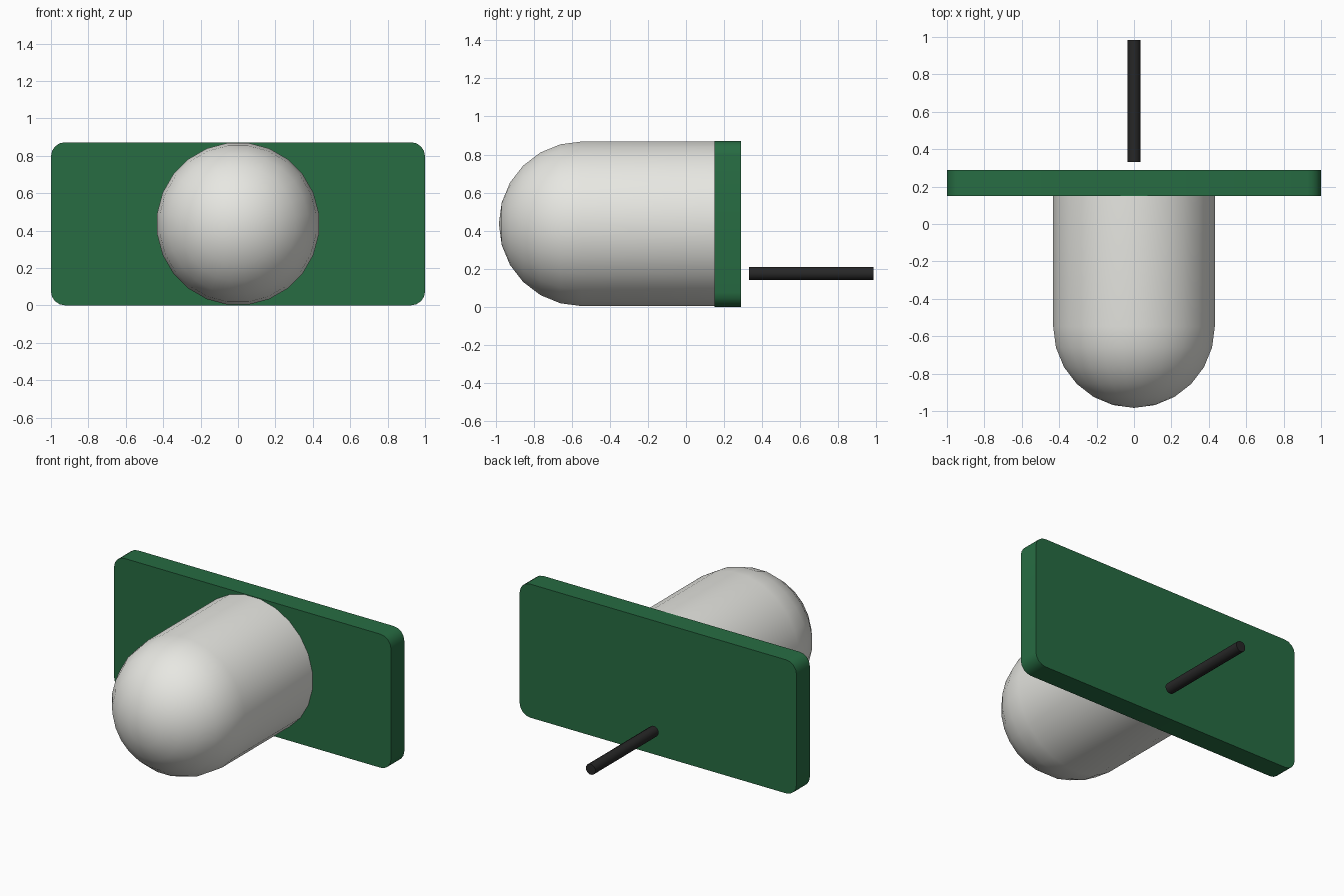
import bpy, bmesh
from math import sin, cos, pi, radians

if "Cube" in bpy.data.objects:
    bpy.data.objects.remove(bpy.data.objects["Cube"])


def finish(name, bm, color):
    bmesh.ops.recalc_face_normals(bm, faces=bm.faces)
    mesh = bpy.data.meshes.new(name)
    bm.to_mesh(mesh)
    bm.free()
    obj = bpy.data.objects.new(name, mesh)
    bpy.context.collection.objects.link(obj)
    mat = bpy.data.materials.new(name + "_colour")
    mat.diffuse_color = (*color, 1)
    mat.use_nodes = True
    mat.node_tree.nodes["Principled BSDF"].inputs["Base Color"].default_value = mat.diffuse_color
    mesh.materials.append(mat)
    bpy.ops.object.select_all(action='DESELECT')
    obj.select_set(True)
    bpy.context.view_layer.objects.active = obj
    bpy.ops.object.shade_smooth_by_angle(angle=radians(31))
    return obj


def loft(name, rings, color, tip=None):
    """Skin a list of equal point loops, capping the start and closing the end."""
    bm = bmesh.new()
    loops = [[bm.verts.new(p) for p in ring] for ring in rings]
    n = len(loops[0])
    for a, b in zip(loops, loops[1:]):
        for i in range(n):
            j = (i + 1) % n
            bm.faces.new((a[i], a[j], b[j], b[i]))
    bm.faces.new(loops[0])
    if tip:
        t = bm.verts.new(tip)
        for i in range(n):
            bm.faces.new((loops[-1][i], loops[-1][(i + 1) % n], t))
    else:
        bm.faces.new(loops[-1])
    return finish(name, bm, color)


def circle(r, y, z, n):
    return [(r * cos(2 * pi * (i + .5) / n), y, z + r * sin(2 * pi * (i + .5) / n))
            for i in range(n)]


def rounded_rect(w, h, r, y, seg=4):
    pts = []
    for k, (sx, sz) in enumerate(((1, 1), (-1, 1), (-1, -1), (1, -1))):
        for i in range(seg + 1):
            a = pi / 2 * (k + i / seg)
            pts.append((sx * (w / 2 - r) + r * cos(a), y,
                        h / 2 + sz * (h / 2 - r) + r * sin(a)))
    return pts


# upright plate with rounded corners
H = 0.872
loft("plate", [rounded_rect(2, H, 0.075, y) for y in (0.15, 0.288)], (0.02, 0.15, 0.055))

# domed lens: cylinder running into a hemisphere
R, Y0 = 0.436, -0.547
rings = [circle(R, 0.15, H / 2, 24)]
rings += [circle(R * cos(radians(a)), Y0 - R * sin(radians(a)), H / 2, 24)
          for a in range(0, 90, 15)]
loft("dome", rings, (0.8, 0.8, 0.76), tip=(0, Y0 - R, H / 2))

# free-standing pin behind the plate
loft("pin", [circle(0.035, y, 0.175, 12) for y in (0.332, 0.984)], (0.02, 0.02, 0.02))
